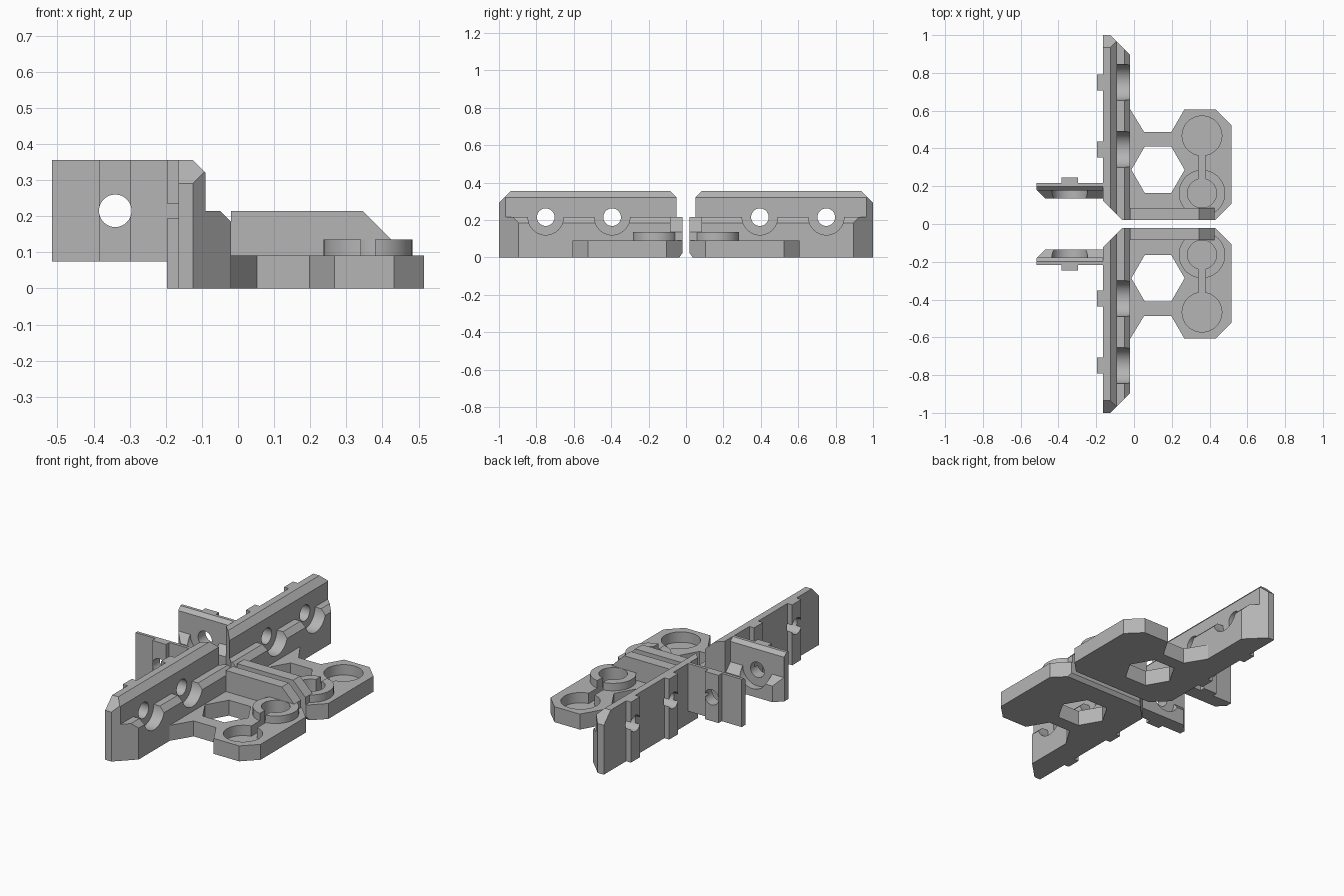
import bpy, bmesh, math

old = bpy.data.objects.get("Cube")
if old:
    bpy.data.objects.remove(old)

grey = bpy.data.materials.new("plain grey")
grey.use_nodes = True
colour = (0.46, 0.46, 0.46, 1)
grey.diffuse_color = colour
grey.node_tree.nodes["Principled BSDF"].inputs["Base Color"].default_value = colour

# placing of 2D profile points (a, b) and extrusion distance t for each axis
PLACE = {"x": lambda a, b, t: (t, a, b),
         "y": lambda a, b, t: (a, t, b),
         "z": lambda a, b, t: (a, b, t)}


def prism(name, points, axis, lo, hi):
    bm = bmesh.new()
    face = bm.faces.new([bm.verts.new(PLACE[axis](a, b, lo)) for a, b in points])
    new = bmesh.ops.extrude_face_region(bm, geom=[face])["geom"]
    shift = PLACE[axis](0, 0, hi - lo)
    bmesh.ops.translate(bm, vec=shift, verts=[v for v in new if isinstance(v, bmesh.types.BMVert)])
    bmesh.ops.recalc_face_normals(bm, faces=bm.faces)
    mesh = bpy.data.meshes.new(name)
    bm.to_mesh(mesh)
    bm.free()
    obj = bpy.data.objects.new(name, mesh)
    bpy.context.collection.objects.link(obj)
    mesh.materials.append(grey)
    return obj


def round_bar(a, b, radius, axis, lo, hi, sides=48, name="cutter"):
    turn = [2 * math.pi * i / sides for i in range(sides)]
    return prism(name, [(a + radius * math.cos(t), b + radius * math.sin(t)) for t in turn], axis, lo, hi)


def box(name, x0, x1, y0, y1, z0, z1):
    return prism(name, [(x0, y0), (x1, y0), (x1, y1), (x0, y1)], "z", z0, z1)


def combine(obj, others, operation="DIFFERENCE"):
    """Apply booleans in turn, then remove the helper solids."""
    for other in others:
        mod = obj.modifiers.new("bool", "BOOLEAN")
        mod.operation, mod.object, mod.solver = operation, other, "EXACT"
        graph = bpy.context.evaluated_depsgraph_get()
        mesh = bpy.data.meshes.new_from_object(obj.evaluated_get(graph))
        obj.modifiers.clear()
        obj.data = mesh
        bpy.data.objects.remove(other)


def bottom_bevel():
    return prism("cutter", [(0, -0.02), (0.05, -0.02), (0, 0.05)], "x", -0.3, 0.7)


TOP, AXLE = 0.356, 0.215

# long side wall: stepped section trimmed to its plan
side_wall = prism("side_wall", [(-0.165, 0), (-0.02, 0), (-0.02, 0.185), (-0.05, AXLE), (-0.09, AXLE),
                                (-0.09, 0.32), (-0.125, TOP), (-0.165, TOP)], "y", -0.1, 1.1)
combine(side_wall, [prism("plan", [(-0.165, 0.125), (-0.06, 0.02), (-0.02, 0.02), (-0.02, 0.895),
                                   (-0.125, 1), (-0.165, 1)], "z", -0.1, 0.5)], "INTERSECT")
# ribs on the outer face
ribs = [box("rib", -0.196, -0.165, y - 0.042, y + 0.042, 0, TOP) for y in (0.395, 0.75)]
combine(side_wall, ribs, "UNION")
# sloped end, screw holes and round recesses
cuts = [prism("cutter", [(0.935, TOP), (1.1, 0.191), (1.1, 0.5), (0.935, 0.5)], "x", -0.3, 0.1), bottom_bevel()]
for y in (0.395, 0.75):
    cuts += [round_bar(y, AXLE, 0.047, "x", -0.3, 0.1), round_bar(y, AXLE, 0.095, "x", -0.09, 0.1)]
combine(side_wall, cuts)

# short cross plate with rib, hole and recess
cross_plate = prism("cross_plate", [(0.217, 0.075), (0.134, 0.075), (0.134, 0.17), (0.178, AXLE),
                                    (0.178, 0.335), (0.199, TOP), (0.217, TOP)], "x", -0.6, -0.1)
combine(cross_plate, [prism("plan", [(-0.515, 0.217), (-0.515, 0.18), (-0.468, 0.133), (-0.165, 0.133),
                                     (-0.165, 0.217)], "z", 0, 0.5)], "INTERSECT")
combine(cross_plate, [box("rib", -0.385, -0.296, 0.217, 0.247, 0.075, TOP)], "UNION")
combine(cross_plate, [round_bar(-0.34, AXLE, 0.045, "y", 0, 0.4), round_bar(-0.34, AXLE, 0.095, "y", 0, 0.178)])

# flat base with raised collar
PX, POCKET_Y, COLLAR_Y, BASE = 0.36, 0.467, 0.163, 0.091
base_plate = prism("base_plate", [(-0.02, 0.02), (0.43, 0.02), (0.515, 0.105), (0.515, 0.525), (0.432, 0.607),
                                  (0.267, 0.607), (0.198, 0.488), (0.053, 0.488), (-0.02, 0.607)], "z", 0, BASE)
combine(base_plate, [round_bar(PX, COLLAR_Y, 0.123, "z", 0.05, 0.135)], "UNION")
# front upright with a sloping end
combine(base_plate, [prism("upright", [(-0.02, 0.04), (0.425, 0.04), (0.425, 0.135), (0.345, AXLE),
                                       (-0.02, AXLE)], "y", 0.02, 0.085)], "UNION")
# hexagonal opening, blind pockets, keyhole slot
combine(base_plate, [round_bar(0.127, 0.287, 0.141, "z", -0.1, 0.3, 6),
                     round_bar(PX, POCKET_Y, 0.105, "z", 0.03, 0.3),
                     round_bar(PX, COLLAR_Y, 0.077, "z", 0.03, 0.3),
                     box("slot", 0.341, 0.379, COLLAR_Y, POCKET_Y, 0.03, 0.3),
                     bottom_bevel()])

# smooth the round parts and mirror everything front to back
for obj in (side_wall, cross_plate, base_plate):
    bpy.ops.object.select_all(action="DESELECT")
    obj.select_set(True)
    bpy.context.view_layer.objects.active = obj
    bpy.ops.object.shade_smooth_by_angle(angle=math.radians(25))
    mirror = obj.modifiers.new("mirror", "MIRROR")
    mirror.use_axis = (False, True, False)
